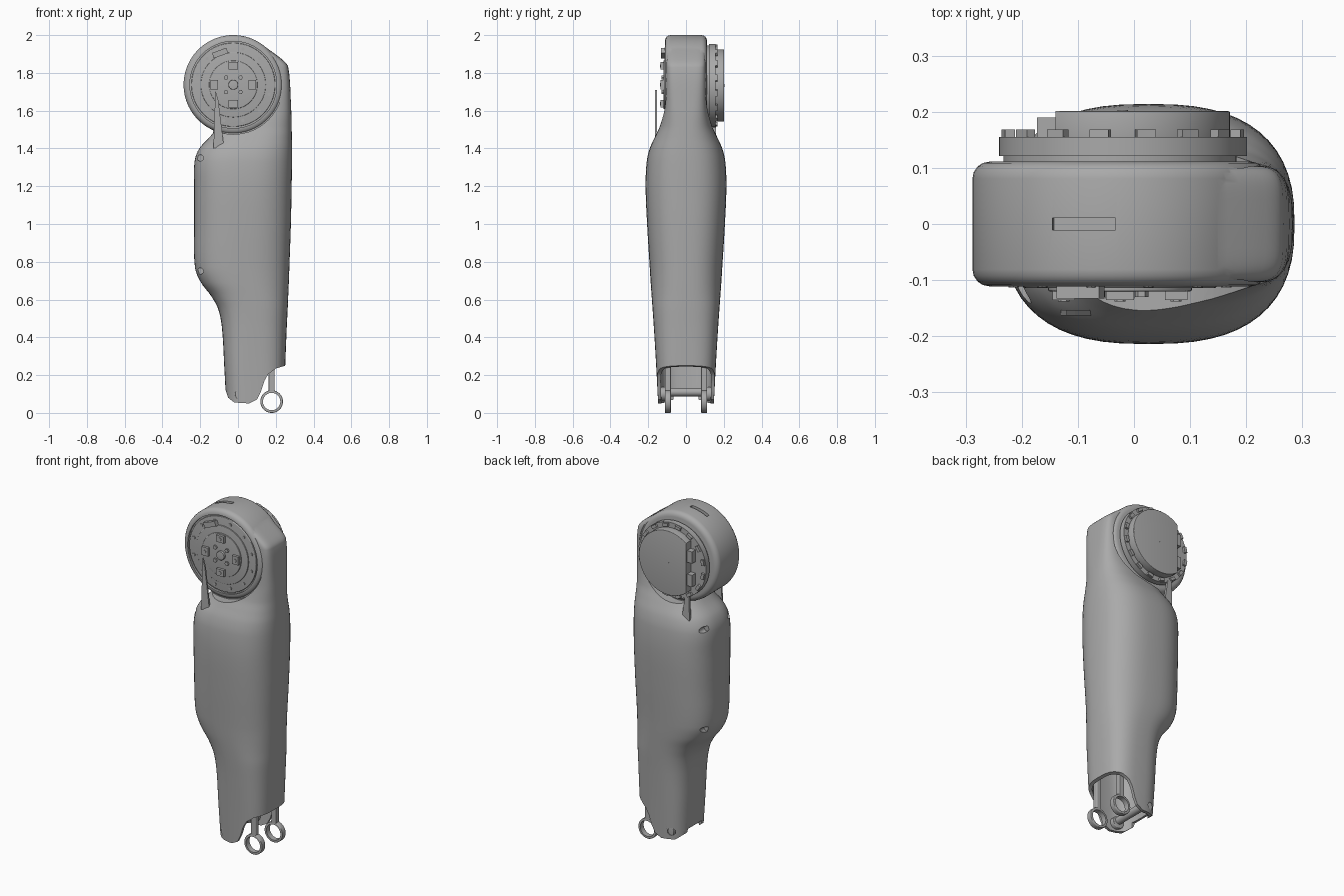
import bpy, bmesh, math
from mathutils import Vector, Matrix

if "Cube" in bpy.data.objects:
    bpy.data.objects.remove(bpy.data.objects["Cube"])

GREY = (0.4, 0.4, 0.4, 1)
mat = bpy.data.materials.new("plain grey")
mat.use_nodes = True
mat.diffuse_color = GREY
mat.node_tree.nodes["Principled BSDF"].inputs["Base Color"].default_value = GREY
CX, CZ = -0.025, 1.737      # hip joint axis


def finish(name, bm):
    bmesh.ops.recalc_face_normals(bm, faces=bm.faces)
    me = bpy.data.meshes.new(name)
    bm.to_mesh(me)
    bm.free()
    ob = bpy.data.objects.new(name, me)
    me.materials.append(mat)
    bpy.context.collection.objects.link(ob)
    return ob


def activate(ob):
    bpy.ops.object.select_all(action="DESELECT")
    ob.select_set(True)
    bpy.context.view_layer.objects.active = ob


def apply(ob, kind, **settings):
    activate(ob)
    mod = ob.modifiers.new("step", kind)
    for key, value in settings.items():
        setattr(mod, key, value)
    bpy.ops.object.modifier_apply(modifier=mod.name)


def boolean(ob, tool, operation="DIFFERENCE"):
    apply(ob, "BOOLEAN", object=tool, operation=operation, solver="EXACT")
    bpy.data.objects.remove(tool)


def smooth(ob, angle=32):
    activate(ob)
    bpy.ops.object.shade_smooth_by_angle(angle=math.radians(angle))


def prism(name, outline, y0, y1, bevel=0):
    """Extrude an x-z outline along y."""
    bm = bmesh.new()
    face = bm.faces.new([bm.verts.new((x, y0, z)) for x, z in outline])
    new = bmesh.ops.extrude_face_region(bm, geom=[face])["geom"]
    bmesh.ops.translate(bm, vec=(0, y1 - y0, 0),
                        verts=[v for v in new if isinstance(v, bmesh.types.BMVert)])
    ob = finish(name, bm)
    if bevel:
        apply(ob, "BEVEL", width=bevel, segments=4, limit_method="ANGLE", angle_limit=0.8)
    return ob


def circle(x, z, r, n):
    return [(x + r * math.cos(math.tau * i / n), z + r * math.sin(math.tau * i / n))
            for i in range(n)]


def disc(name, x, z, r, y0, y1, bevel=0, n=64):
    return prism(name, circle(x, z, r, n), y0, y1, bevel)


def block(name, centre, size, turn=0):
    bm = bmesh.new()
    bmesh.ops.create_cube(bm, size=1, matrix=Matrix.Translation(centre)
                          @ Matrix.Rotation(turn, 4, "Y") @ Matrix.Diagonal((*size, 1)))
    return finish(name, bm)


def loft(name, sections, inset=0, steps=5, n=56):
    """Skin rounded sections (z, x left, x right, half depth, squareness)."""
    secs = [Vector(s) for s in sections]
    rows = []
    for i in range(len(secs) - 1):
        a, b, c, d = (secs[min(max(i + k, 0), len(secs) - 1)] for k in (-1, 0, 1, 2))
        m0 = (c - a) * ((c[0] - b[0]) / (c[0] - a[0]))
        m1 = (d - b) * ((c[0] - b[0]) / (d[0] - b[0]))
        for k in range(steps):
            t = k / steps
            rows.append(b * (2*t**3 - 3*t**2 + 1) + m0 * (t**3 - 2*t**2 + t)
                        + c * (3*t**2 - 2*t**3) + m1 * (t**3 - t**2))
    rows.append(secs[-1])
    bm = bmesh.new()
    rings = []
    for z, x0, x1, hy, p in rows:
        ring = []
        for j in range(n):
            co, si = math.cos(math.tau * j / n), math.sin(math.tau * j / n)
            x = math.copysign(abs(co) ** (2 / p), co) * ((x1 - x0) / 2 - inset)
            y = math.copysign(abs(si) ** (2 / p), si) * (hy - inset)
            ring.append(bm.verts.new(((x0 + x1) / 2 + x, y, z)))
        rings.append(ring)
    for lo, hi in zip(rings, rings[1:]):
        for j in range(n):
            bm.faces.new((lo[j], lo[(j + 1) % n], hi[(j + 1) % n], hi[j]))
    bm.faces.new(rings[0])
    bm.faces.new(rings[-1])
    return finish(name, bm)


# Leg shell: lofted shin and thigh cover joined to the round hip housing
shin = [(0.0, -0.06, 0.24, 0.145, 3), (0.25, -0.073, 0.25, 0.158, 3),
        (0.45, -0.085, 0.258, 0.17, 2.8)]
thigh = [(0.55, -0.105, 0.263, 0.177, 2.7), (0.62, -0.143, 0.266, 0.182, 2.6),
         (0.69, -0.196, 0.269, 0.187, 2.6), (0.77, -0.228, 0.272, 0.192, 2.6),
         (1.0, -0.232, 0.28, 0.206, 2.6), (1.2, -0.232, 0.284, 0.214, 2.6),
         (1.33, -0.23, 0.286, 0.208, 2.6), (1.4, -0.205, 0.286, 0.192, 2.6),
         (1.46, -0.15, 0.285, 0.165, 2.6), (1.52, -0.1, 0.284, 0.138, 2.8),
         (1.62, 0.0, 0.281, 0.114, 3.5), (1.83, 0.06, 0.266, 0.105, 5),
         (1.87, 0.04, 0.235, 0.104, 5), (1.955, 0.0, 0.12, 0.1, 5)]
shell = loft("leg_shell", shin + thigh)
for side in (-1, 1):        # pockets for the joint faces
    boolean(shell, disc("pocket", CX, CZ, 0.262, side * 0.1, side * 0.3))
boolean(shell, disc("hip", CX, CZ, 0.263, -0.111, 0.111, 0.03, 96), "UNION")

# Hollow ankle end with its curved lower edge
boolean(shell, loft("hollow", [(-0.05, -0.058, 0.24, 0.144, 3)] + shin[1:], 0.018))
boolean(shell, prism("ankle_cut", [
    (0.4, 0.25), (0.25, 0.25), (0.2, 0.235), (0.16, 0.205), (0.14, 0.17), (0.12, 0.11),
    (0.1, 0.07), (0.06, 0.05), (-0.02, 0.055), (-0.052, 0.08), (-0.065, 0.12),
    (-0.2, 0.12), (-0.2, -0.1), (0.4, -0.1)], -0.3, 0.3))
boolean(shell, block("heel_cut", (-0.07, 0, 0.04), (0.12, 0.13, 0.13)))

# Screw holes, ankle pin holes, top slot and front joint recess
for x, z in ((-0.2, 1.35), (-0.2, 0.75)):
    for side in (-1, 1):
        boolean(shell, disc("hole", x, z, 0.017, side * 0.09, side * 0.3, n=16))
boolean(shell, disc("pin_hole", 0.0, 0.1, 0.022, 0.1, 0.3, n=20))
boolean(shell, block("slot", (-0.09, 0, 1.99), (0.115, 0.022, 0.06), -0.15))
boolean(shell, disc("recess", CX, CZ, 0.23, -0.099, -0.2))
smooth(shell)

# Front joint face: stepped rings, hub, lugs and bolts
smooth(disc("front_bearing_ring", CX, CZ, 0.222, -0.09, -0.108, 0.004))
smooth(disc("front_hub_flange", CX, CZ, 0.172, -0.1, -0.114, 0.003))
smooth(disc("front_hub", CX, CZ, 0.128, -0.1, -0.12, 0.003))
smooth(disc("front_axle", CX, CZ, 0.026, -0.11, -0.134, 0.003, 24))
for i in range(4):
    a = math.tau * i / 4
    u, w = math.cos(a), math.sin(a)
    block("front_lug", (CX + 0.1 * u, -0.126, CZ + 0.1 * w), (0.04, 0.018, 0.05), -a)
    disc("front_lug_bolt", CX + 0.1 * u, CZ + 0.1 * w, 0.01, -0.13, -0.138, n=6)
    disc("front_hub_bolt", CX + 0.055 * (u - w) * 0.7, CZ + 0.055 * (u + w) * 0.7,
         0.012, -0.115, -0.13, n=6)
for i in range(12):
    a = math.tau * (i + 0.5) / 12
    disc("front_ring_bolt", CX + 0.196 * math.cos(a), CZ + 0.196 * math.sin(a),
         0.009, -0.1, -0.113, n=8)
block("front_connector", (-0.095, -0.12, 1.905), (0.08, 0.026, 0.03), -0.35)

# Back motor: collar, toothed ring and flat-sided cover
smooth(disc("motor_collar", CX, CZ, 0.208, 0.1, 0.125))
smooth(disc("motor_ring", -0.02, 1.733, 0.221, 0.121, 0.155))
cover = disc("motor_cover", -0.02, 1.733, 0.191, 0.15, 0.201, 0.003)
boolean(cover, block("flat", (-0.24, 0.18, 1.733), (0.2, 0.2, 0.6)))
smooth(cover)
disc("cover_centre_screw", -0.02, 1.733, 0.009, 0.2, 0.203, n=12)
for i in range(16):
    a = math.tau * (i + 0.5) / 16
    block("ring_tooth", (-0.02 + 0.208 * math.cos(a), 0.16, 1.733 + 0.208 * math.sin(a)),
          (0.018, 0.016, 0.034), -a)
for z in (1.66, 1.8):
    block("motor_plug", (-0.155, 0.172, z), (0.035, 0.035, 0.07))

# Slim tapered cable guards on both faces
prism("front_cable_guard", [(-0.13, 1.4), (-0.075, 1.415), (-0.105, 1.66), (-0.12, 1.71)],
      -0.163, -0.153)
prism("back_cable_guard", [(-0.135, 1.4), (-0.085, 1.415), (-0.105, 1.54), (-0.13, 1.57)],
      0.145, 0.16)

# Ankle linkage: a pair of rods with ring ends and a crossbar
for side, word in ((-1, "front"), (1, "back")):
    y0, y1 = side * 0.08, side * 0.112
    eye = disc(word + "_rod_eye", 0.178, 0.06, 0.06, y0, y1, 0.004, 40)
    boolean(eye, disc("bore", 0.178, 0.06, 0.046, side * 0.05, side * 0.15, n=40))
    smooth(eye)
    prism(word + "_rod", [(0.162, 0.113), (0.194, 0.113), (0.194, 0.45), (0.162, 0.45)],
          y0, y1, 0.005)
    smooth(disc(word + "_ankle_boss", 0.02, 0.1, 0.036, side * 0.105, side * 0.138, 0.004, 32))
smooth(disc("ankle_crossbar", 0.02, 0.11, 0.022, -0.13, 0.13, n=24))
